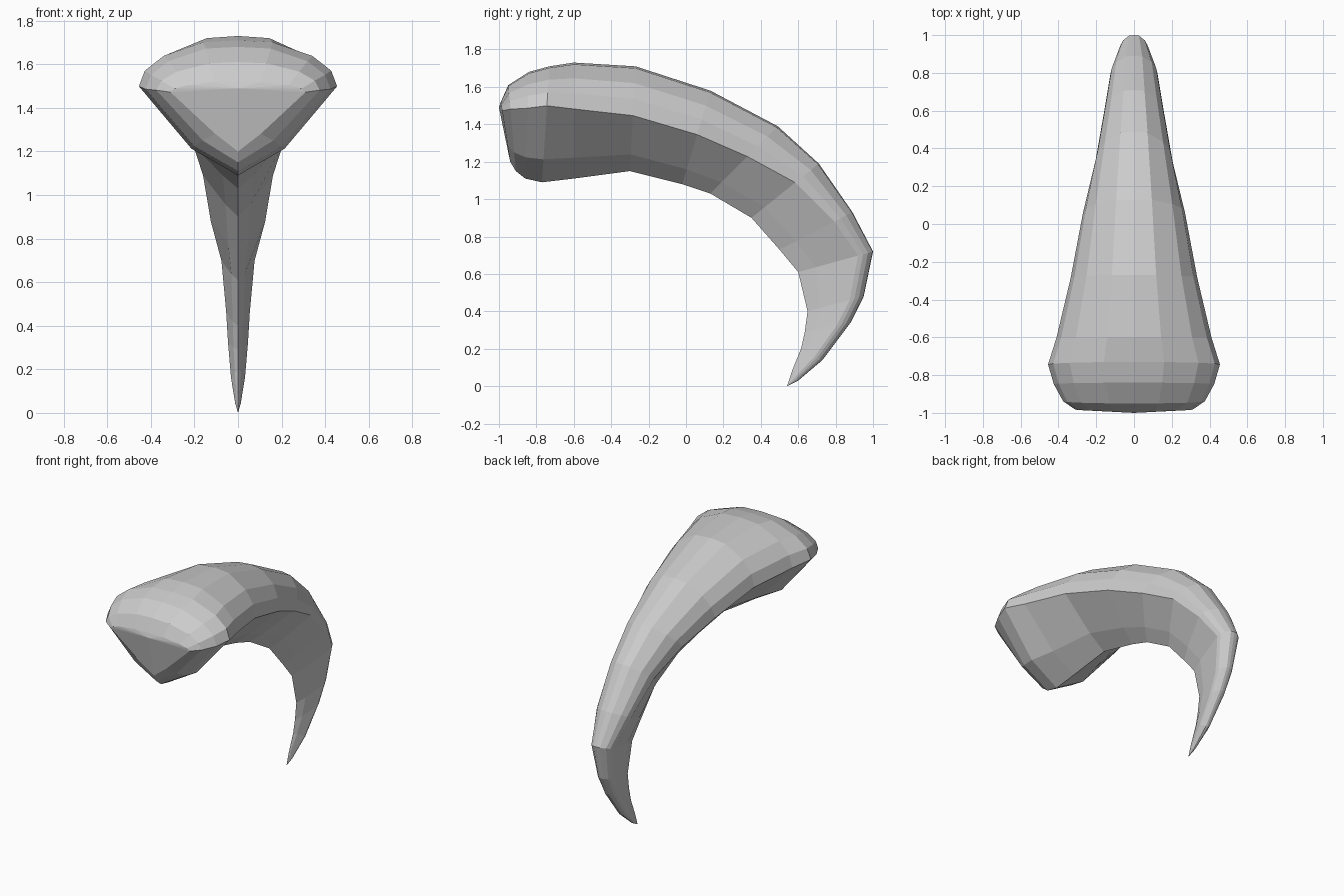
import bpy
import bmesh

default_cube = bpy.data.objects.get("Cube")
if default_cube:
    bpy.data.objects.remove(default_cube, do_unlink=True)


def make_material(name, color):
    material = bpy.data.materials.new(name)
    material.use_nodes = True
    material.diffuse_color = color
    material.node_tree.nodes["Principled BSDF"].inputs["Base Color"].default_value = color
    return material


# Stations along the claw: back edge (y, z), keel edge (y, z), half width,
# how far down from the back the widest point lies, fullness of the belly
STATIONS = [
    ((-.99, 1.52), (-.94, 1.2), .31, .15, .34),
    ((-.95, 1.61), (-.91, 1.15), .375, .28, .43),
    ((-.84, 1.68), (-.86, 1.11), .425, .34, .47),
    ((-.73, 1.71), (-.77, 1.09), .455, .34, .47),
    ((-.6, 1.73), (-.6, 1.11), .41, .4, .42),
    ((-.27, 1.71), (-.3, 1.15), .335, .47, .36),
    ((.13, 1.58), (-.02, 1.08), .27, .47, .34),
    ((.49, 1.39), (.13, 1.03), .205, .45, .34),
    ((.71, 1.19), (.35, .9), .16, .35, .36),
    ((.89, .93), (.5, .73), .125, .25, .36),
    ((1, .72), (.6, .61), .076, .2, .4),
    ((.95, .48), (.65, .4), .054, .25, .45),
    ((.88, .34), (.635, .29), .046, .3, .45),
    ((.73, .14), (.615, .2), .032, .35, .45),
    ((.6, .03), (.57, .09), .014, .4, .45),
]
FRONT_CENTRE = (0, -1, 1.49)
TIP = (0, .54, 0)


def half_profile(widest, belly):
    """Rounded back, steep shoulder and narrow keel as (width, depth)."""
    return [(0, 0), (.35, .04 * widest), (.75, .34 * widest),
            (.94, .66 * widest), (1, widest),
            (belly, widest + .7 * (1 - widest)), (0, 1)]


def add_ring(bm, back, keel, half_width, widest, belly):
    profile = half_profile(widest, belly)
    mirrored = [(-x, depth) for x, depth in reversed(profile[1:-1])]
    ring = []
    for x, depth in profile + mirrored:
        y, z = (b + (k - b) * depth for b, k in zip(back, keel))
        ring.append(bm.verts.new((x * half_width, y, z)))
    return ring


def add_fan(bm, ring, point):
    centre = bm.verts.new(point)
    for a, b in zip(ring, ring[1:] + ring[:1]):
        bm.faces.new((a, b, centre))


# Curved claw: lofted rings, a blunt faceted front and a sharp tip
bm = bmesh.new()
rings = [add_ring(bm, *station) for station in STATIONS]
for first, second in zip(rings, rings[1:]):
    for i in range(len(first)):
        j = (i + 1) % len(first)
        bm.faces.new((first[i], first[j], second[j], second[i]))
add_fan(bm, rings[0], FRONT_CENTRE)
add_fan(bm, rings[-1], TIP)
bmesh.ops.recalc_face_normals(bm, faces=bm.faces)

mesh = bpy.data.meshes.new("claw")
bm.to_mesh(mesh)
bm.free()
claw = bpy.data.objects.new("claw", mesh)
bpy.context.collection.objects.link(claw)
mesh.materials.append(make_material("bone grey", (.6, .6, .6, 1)))
